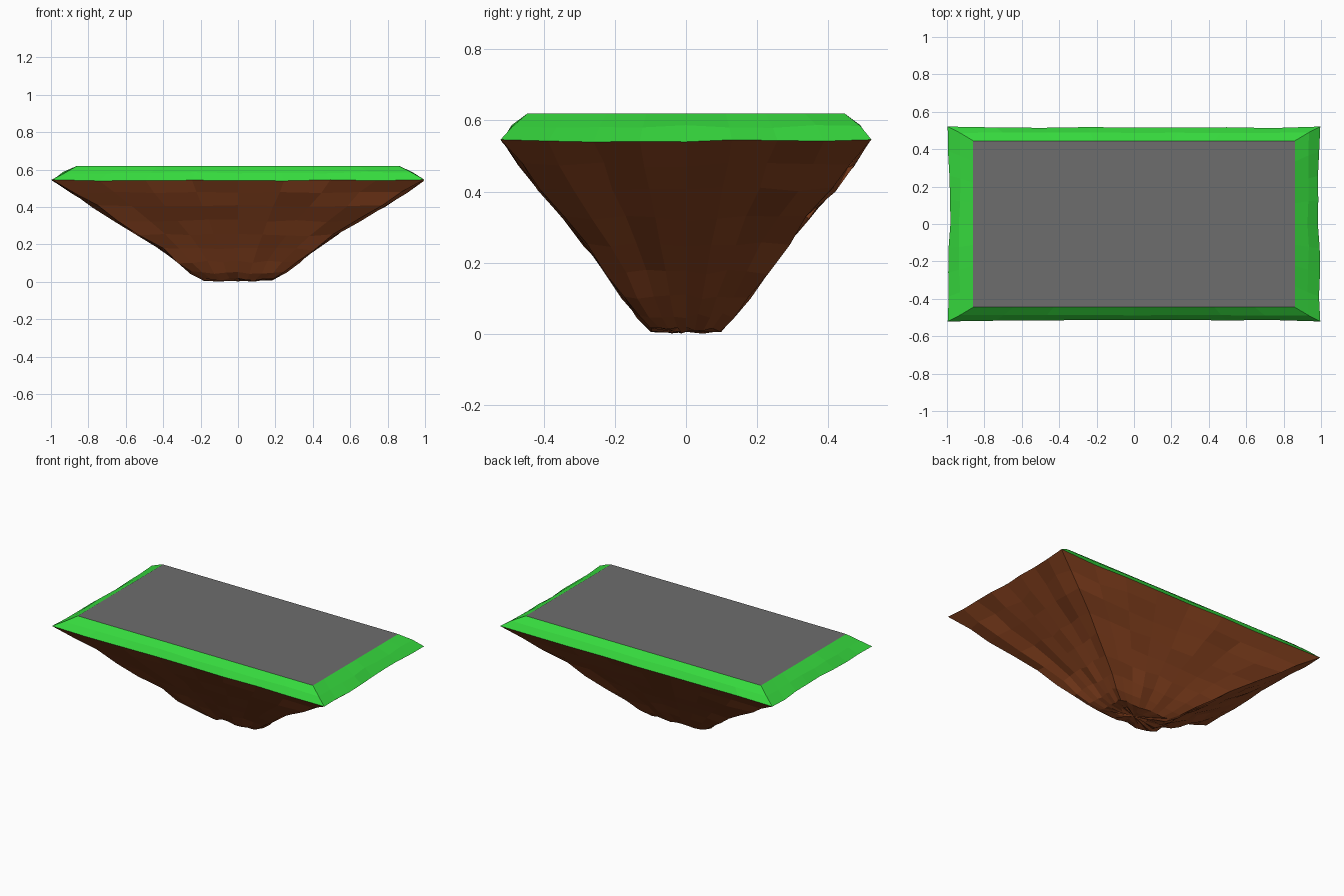
import bpy, bmesh, random
from mathutils import Vector

random.seed(7)
cube = bpy.data.objects.get("Cube")
if cube:
    bpy.data.objects.remove(cube, do_unlink=True)

SEG = 8  # faces along each side of the island


def material(name, rgb):
    m = bpy.data.materials.new(name)
    m.use_nodes = True
    color = (*rgb, 1.0)
    m.diffuse_color = color
    m.node_tree.nodes["Principled BSDF"].inputs["Base Color"].default_value = color
    return m


grass = material("grass green", (0.037, 0.70, 0.048))
stone = material("stone grey", (0.153, 0.153, 0.153))
earth = material("earth brown", (0.285, 0.064, 0.016))


def ring(hx, hy, z, wobble=0.0, lift=0.0):
    """Rectangular loop of points, counter-clockwise from above."""
    corners = [Vector(c) for c in ((-hx, -hy, z), (hx, -hy, z), (hx, hy, z), (-hx, hy, z))]
    points = []
    for i, a in enumerate(corners):
        b = corners[(i + 1) % 4]
        for k in range(SEG):
            p = a.lerp(b, k / SEG)
            s = 1 + random.uniform(-wobble, wobble)
            points.append(Vector((p.x * s, p.y * s, z + random.uniform(-lift, lift))))
    return points


def build(name, rings, mat, tip=None):
    """Skin loops listed from top to bottom, optionally closed by a tip."""
    bm = bmesh.new()
    loops = [[bm.verts.new(p) for p in r] for r in rings]
    n = 4 * SEG
    for up, low in zip(loops, loops[1:]):
        for i in range(n):
            j = (i + 1) % n
            bm.faces.new((low[i], low[j], up[j], up[i]))
    if tip:
        end = bm.verts.new(tip)
        for i in range(n):
            bm.faces.new((loops[-1][(i + 1) % n], loops[-1][i], end))
    mesh = bpy.data.meshes.new(name)
    bm.to_mesh(mesh)
    bm.free()
    mesh.materials.append(mat)
    obj = bpy.data.objects.new(name, mesh)
    bpy.context.collection.objects.link(obj)


# Shared rim where grass meets earth
rim = ring(0.988, 0.516, 0.543, 0.007, 0.004)
for i in range(0, 4 * SEG, SEG):
    rim[i] = Vector((0.996 * (1 if rim[i].x > 0 else -1), 0.521 * (1 if rim[i].y > 0 else -1), 0.546))

# Flat stone top
top = ring(0.86, 0.445, 0.62)
bm = bmesh.new()
bm.faces.new([bm.verts.new(p) for p in top[::SEG]])
mesh = bpy.data.meshes.new("stone_top")
bm.to_mesh(mesh)
bm.free()
mesh.materials.append(stone)
bpy.context.collection.objects.link(bpy.data.objects.new("stone_top", mesh))

# Sloping grass border
build("grass_border", [top, ring(0.932, 0.488, 0.583, 0.005, 0.004), rim], grass)

# Rugged earth underside, tapering to a lumpy foot
profile = [(0.88, 0.464, 0.475), (0.77, 0.412, 0.405), (0.64, 0.345, 0.325),
           (0.52, 0.285, 0.25), (0.41, 0.228, 0.175), (0.32, 0.178, 0.105),
           (0.25, 0.135, 0.05), (0.185, 0.098, 0.013)]
underside = [rim] + [ring(x, y, z, 0.026, 0.008) for x, y, z in profile]
underside.append(ring(0.10, 0.05, 0.009, 0.1, 0.008))
build("earth_underside", underside, earth, (0, 0, 0.006))
